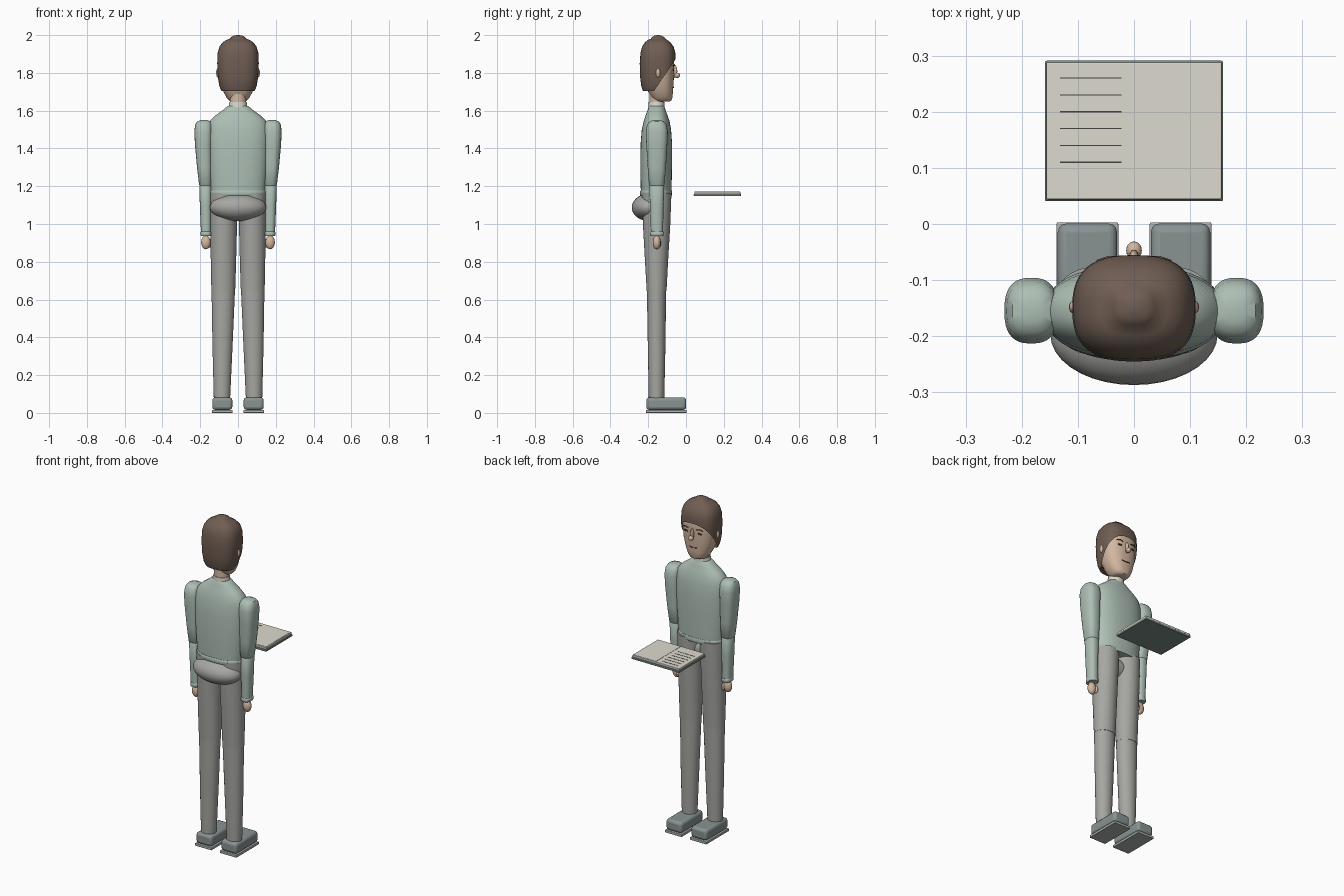
import bpy, bmesh
from math import pi, sin, cos, radians
from mathutils import Vector


def material(name, r, g, b):
    m = bpy.data.materials.new(name)
    m.diffuse_color = (r, g, b, 1)
    return m


KNIT = material("knit_green", 0.42, 0.52, 0.46)
CLOTH = material("trouser_grey", 0.38, 0.38, 0.36)
HAIR = material("hair_brown", 0.16, 0.11, 0.085)
SKIN = material("skin", 0.66, 0.48, 0.36)
SHOE = material("shoe_grey", 0.25, 0.29, 0.29)
PALE = material("pale_linen", 0.72, 0.70, 0.62)
SOLE = material("sole_grey", 0.42, 0.45, 0.44)
COVER = material("cover_green", 0.20, 0.26, 0.23)
DARK = material("dark_line", 0.06, 0.05, 0.05)


def finish(ob, name, mat, angle=40):
    ob.name = name
    ob.data.materials.append(mat)
    bpy.ops.object.select_all(action='DESELECT')
    ob.select_set(True)
    bpy.context.view_layer.objects.active = ob
    bpy.ops.object.shade_smooth_by_angle(angle=radians(angle))
    return ob


def loft(name, rows, mat, e=2.0, n=36, cut=None):
    """Stack of superellipses; each row is (z, centre x, half width, back y, front y)."""
    bm = bmesh.new()
    rings = []
    for z, cx, rx, y0, y1 in rows:
        ring = []
        for i in range(n):
            c, s = cos(2 * pi * i / n), sin(2 * pi * i / n)
            px = abs(c) ** (2 / e) * (1 if c > 0 else -1)
            py = abs(s) ** (2 / e) * (1 if s > 0 else -1)
            ring.append(bm.verts.new((cx + rx * px, (y0 + y1) / 2 + (y1 - y0) / 2 * py, z)))
        rings.append(ring)
    for a, b in zip(rings, rings[1:]):
        for i in range(n):
            j = (i + 1) % n
            bm.faces.new((a[i], a[j], b[j], b[i]))
    bm.faces.new(rings[0][::-1])
    bm.faces.new(rings[-1])
    if cut:
        bmesh.ops.bisect_plane(bm, geom=bm.verts[:] + bm.edges[:] + bm.faces[:],
                               plane_co=cut[0], plane_no=cut[1], clear_outer=True)
    bmesh.ops.recalc_face_normals(bm, faces=bm.faces)
    me = bpy.data.meshes.new(name)
    bm.to_mesh(me)
    bm.free()
    ob = bpy.data.objects.new(name, me)
    bpy.context.collection.objects.link(ob)
    return finish(ob, name, mat)


def ball(name, loc, r, mat, seg=24):
    bpy.ops.mesh.primitive_uv_sphere_add(segments=seg, ring_count=seg // 2, location=loc)
    ob = bpy.context.object
    ob.scale = r
    return finish(ob, name, mat)


def box(name, lo, hi, mat, bevel=0.0):
    lo, hi = Vector(lo), Vector(hi)
    bpy.ops.mesh.primitive_cube_add(size=1, location=(lo + hi) / 2)
    ob = bpy.context.object
    ob.scale = hi - lo
    bpy.ops.object.transform_apply(location=False, rotation=False, scale=True)
    if bevel:
        m = ob.modifiers.new("bevel", 'BEVEL')
        m.width, m.segments = bevel, 3
    return finish(ob, name, mat)


def stroke(name, pts, r, mat):
    cu = bpy.data.curves.new(name, 'CURVE')
    cu.dimensions = '3D'
    cu.bevel_depth, cu.bevel_resolution, cu.use_fill_caps = r, 2, True
    sp = cu.splines.new('POLY')
    sp.points.add(len(pts) - 1)
    for p, co in zip(sp.points, pts):
        p.co = (*co, 1)
    cu.materials.append(mat)
    ob = bpy.data.objects.new(name, cu)
    bpy.context.collection.objects.link(ob)


# legs, shoes, arms and hands on both sides
for s, side in ((-1, "left"), (1, "right")):
    box(f"sole_{side}", (s * .083 - .055, -.212, 0), (s * .083 + .055, .003, .016), SOLE, .003)
    box(f"shoe_{side}", (s * .083 - .053, -.21, .016), (s * .083 + .053, .001, .082), SHOE, .016)
    loft(f"lower_leg_{side}", [
        (.07, s * .085, .043, -.197, -.115), (.35, s * .082, .053, -.202, -.109),
        (.648, s * .078, .062, -.207, -.105)], CLOTH)
    loft(f"upper_leg_{side}", [
        (.645, s * .078, .063, -.208, -.103), (.80, s * .077, .067, -.217, -.095),
        (1.0, s * .076, .071, -.228, -.083), (1.165, s * .075, .074, -.233, -.077)], CLOTH)
    loft(f"upper_arm_{side}", [
        (1.198, s * .172, .028, -.187, -.123), (1.208, s * .172, .034, -.196, -.114),
        (1.30, s * .177, .040, -.203, -.106), (1.42, s * .182, .046, -.210, -.099),
        (1.49, s * .183, .048, -.213, -.096), (1.525, s * .182, .045, -.206, -.103),
        (1.543, s * .181, .036, -.192, -.117), (1.55, s * .180, .018, -.172, -.137)], KNIT, 2.6)
    loft(f"forearm_{side}", [
        (.955, s * .169, .027, -.186, -.122), (1.10, s * .171, .031, -.191, -.118),
        (1.20, s * .172, .033, -.194, -.115), (1.22, s * .172, .024, -.182, -.127)], KNIT, 2.4)
    loft(f"cuff_{side}", [
        (.937, s * .169, .027, -.188, -.120), (.940, s * .169, .029, -.190, -.118),
        (.956, s * .169, .029, -.190, -.118), (.959, s * .169, .027, -.188, -.120)], KNIT, 2.4)
    ball(f"hand_{side}", (s * .170, -.155, .903), (.025, .021, .037), SKIN)
    ball(f"thumb_{side}", (s * .150, -.143, .898), (.010, .011, .023), SKIN, 16)

# seat of trousers
ball("trouser_seat", (0, -.197, 1.088), (.149, .090, .072), CLOTH, 36)

# jumper with hem and collar
loft("jumper", [
    (1.15, 0, .143, -.238, -.077), (1.20, 0, .147, -.240, -.076), (1.32, 0, .156, -.242, -.074),
    (1.43, 0, .160, -.240, -.074), (1.50, 0, .159, -.234, -.079), (1.545, 0, .149, -.224, -.087),
    (1.575, 0, .119, -.214, -.098), (1.60, 0, .084, -.204, -.107), (1.618, 0, .062, -.199, -.113),
    (1.625, 0, .052, -.194, -.118)], KNIT, 2.3, 48)
loft("jumper_hem", [
    (1.150, 0, .144, -.241, -.075), (1.155, 0, .147, -.244, -.073),
    (1.173, 0, .148, -.244, -.073), (1.178, 0, .145, -.241, -.075)], KNIT, 2.3, 48)
loft("collar", [(1.60, 0, .052, -.200, -.112), (1.645, 0, .046, -.198, -.114)], PALE)
loft("neck", [(1.59, 0, .043, -.194, -.118), (1.72, 0, .043, -.194, -.118)], SKIN)

# head
loft("head", [
    (1.648, 0, .036, -.160, -.088), (1.653, 0, .047, -.172, -.078), (1.668, 0, .060, -.182, -.072),
    (1.70, 0, .077, -.200, -.069), (1.76, 0, .096, -.220, -.065), (1.83, 0, .104, -.232, -.062),
    (1.89, 0, .103, -.232, -.063), (1.93, 0, .088, -.220, -.075), (1.95, 0, .050, -.180, -.110)],
    SKIN, 2.4, 48)

# hair cap trimmed by a slanted hairline
loft("hair", [
    (1.705, 0, .089, -.228, -.066), (1.73, 0, .099, -.237, -.061), (1.78, 0, .107, -.243, -.057),
    (1.85, 0, .110, -.245, -.055), (1.905, 0, .108, -.241, -.056), (1.94, 0, .098, -.232, -.066),
    (1.963, 0, .080, -.216, -.084), (1.975, 0, .060, -.200, -.100), (1.981, 0, .043, -.186, -.110),
    (1.990, 0, .036, -.180, -.116), (1.997, 0, .022, -.168, -.130), (2.0, 0, .006, -.154, -.143)],
    HAIR, 2.6, 48, ((0, -.058, 1.868), Vector((0, .165, -.112)).normalized()))

# face details
ball("nose_bridge", (0, -.060, 1.808), (.009, .014, .034), SKIN, 16)
ball("nose_tip", (0, -.047, 1.787), (.014, .016, .014), SKIN, 16)
stroke("mouth", [(-.026, -.069, 1.726), (0, -.066, 1.722), (.026, -.069, 1.726)], .0025, DARK)
for s, side in ((-1, "left"), (1, "right")):
    ball(f"ear_{side}", (s * .106, -.148, 1.80), (.010, .012, .024), SKIN, 16)
    ball(f"eye_{side}", (s * .045, -.066, 1.815), (.015, .004, .005), DARK, 16)
    stroke(f"eyebrow_{side}", [(s * .028, -.060, 1.838), (s * .046, -.060, 1.843),
                               (s * .066, -.067, 1.837)], .003, HAIR)

# open book held in front
box("book_cover", (-.159, .041, 1.147), (.159, .291, 1.160), COVER, .003)
box("book_pages", (-.156, .044, 1.159), (.156, .288, 1.171), PALE, .002)
box("right_page", (.001, .050, 1.170), (.151, .284, 1.1725), PALE)
for i in range(6):
    y = .11 + .03 * i
    box(f"page_line_{i + 1}", (-.132, y - .001, 1.170), (-.022, y + .001, 1.1722), DARK)
